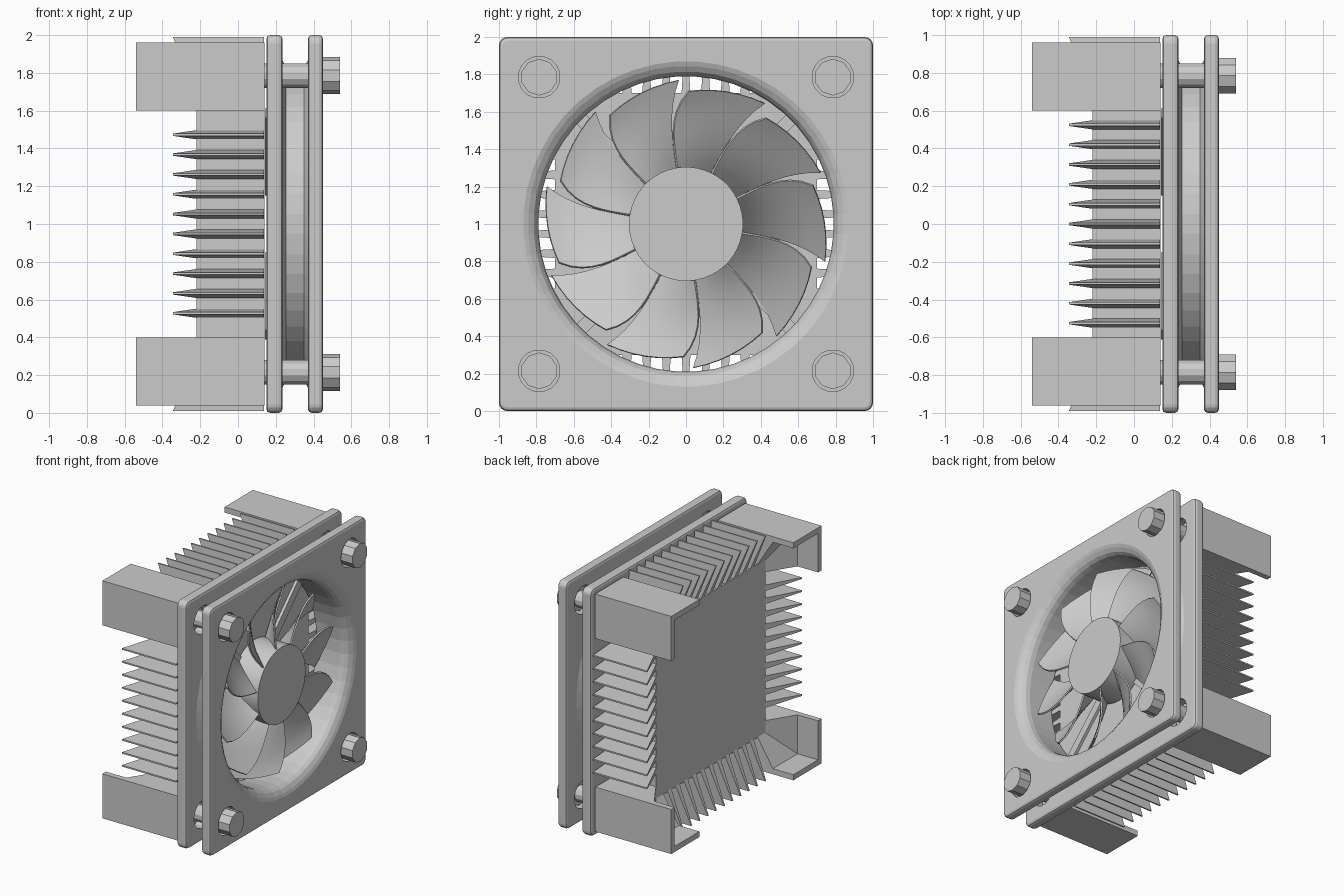
import bpy, bmesh
from math import radians, sin, cos, pi
from mathutils import Matrix, Vector

if "Cube" in bpy.data.objects:
    bpy.data.objects.remove(bpy.data.objects["Cube"])

CENTRE = Matrix.Translation((0, 0, 1))   # fan axis runs along x through z = 1


def finish(bm, name, smooth=None):
    bmesh.ops.recalc_face_normals(bm, faces=bm.faces)
    me = bpy.data.meshes.new(name)
    bm.transform(CENTRE)
    bm.to_mesh(me)
    bm.free()
    ob = bpy.data.objects.new(name, me)
    bpy.context.collection.objects.link(ob)
    if smooth:
        bpy.ops.object.select_all(action='DESELECT')
        ob.select_set(True)
        bpy.context.view_layer.objects.active = ob
        bpy.ops.object.shade_smooth_by_angle(angle=radians(smooth))
    return ob


def prism(bm, x0, x1, pts):
    """Extrude a yz outline from x0 (one value or one per point) to x1."""
    n = len(pts)
    xs = x0 if isinstance(x0, (list, tuple)) else [x0] * n
    a = [bm.verts.new((x, y, z)) for x, (y, z) in zip(xs, pts)]
    b = [bm.verts.new((x1, y, z)) for y, z in pts]
    faces = [bm.faces.new(a), bm.faces.new(b[::-1])]
    for i in range(n):
        j = (i + 1) % n
        faces.append(bm.faces.new((a[i], b[i], b[j], a[j])))
    return faces


def circle(r, n, cy=0, cz=0):
    return [(cy + r * cos(2 * pi * (i + .5) / n), cz + r * sin(2 * pi * (i + .5) / n))
            for i in range(n)]


def rect(y0, y1, z0, z1):
    return [(y0, z0), (y1, z0), (y1, z1), (y0, z1)]


CORNERS = [(sy, sz) for sy in (-1, 1) for sz in (-1, 1)]
BOLT = 0.785

# hidden cutter: central bore and four bolt holes
bm = bmesh.new()
prism(bm, 0, 0.6, circle(0.87, 48))
for sy, sz in CORNERS:
    prism(bm, 0, 0.6, circle(0.112, 16, sy * BOLT, sz * BOLT))
cutter = finish(bm, "bore_cutter")
cutter.hide_render = True
cutter.hide_set(True)

# two square mounting plates
for name, x0, x1 in (("front_plate", 0.37, 0.45), ("rear_plate", 0.15, 0.235)):
    bm = bmesh.new()
    prism(bm, x0, x1, rect(-1, 1, -1, 1))
    corner_edges = [e for e in bm.edges
                    if abs(e.verts[0].co.x - e.verts[1].co.x) > .01]
    bmesh.ops.bevel(bm, geom=corner_edges, offset=0.045, segments=4, profile=.5, affect='EDGES')
    rim = [e for e in bm.edges if abs(e.verts[0].co.x - e.verts[1].co.x) < .001]
    bmesh.ops.bevel(bm, geom=rim, offset=0.02, segments=2, profile=.5, affect='EDGES')
    plate = finish(bm, name)
    mod = plate.modifiers.new("bores", 'BOOLEAN')
    mod.object = cutter
    mod.solver = 'EXACT'

# flared duct joining the plates
profile = [(.45, .87), (.44, .845), (.42, .815), (.395, .798), (.36, .79), (.15, .79),
           (.15, .87), (.235, .87), (.255, .825), (.35, .825), (.37, .87)]
bm = bmesh.new()
rings = []
for x, r in profile:
    rings.append([bm.verts.new((x, y, z)) for y, z in circle(r, 48)])
for k in range(len(rings)):
    p, q = rings[k], rings[(k + 1) % len(rings)]
    for i in range(48):
        j = (i + 1) % 48
        bm.faces.new((p[i], p[j], q[j], q[i]))
finish(bm, "fan_duct")

# bolts: faceted heads and slimmer shafts
bm = bmesh.new()
for sy, sz in CORNERS:
    prism(bm, 0.40, 0.54, circle(0.098, 10, sy * BOLT, sz * BOLT))
    prism(bm, 0.14, 0.41, circle(0.066, 12, sy * BOLT, sz * BOLT))
finish(bm, "bolts")

# fan hub
bm = bmesh.new()
prism(bm, 0.15, 0.39, circle(0.305, 48))
finish(bm, "fan_hub", 35)

# ten swept, pitched blades, each front edge just covering its neighbour's back edge
NU, NV = 8, 6
bm = bmesh.new()
for k in range(10):
    grid = []
    for iu in range(NU + 1):
        u = iu / NU
        row = []
        for iv in range(NV + 1):
            v = iv / NV
            tip = 0.71 + 0.06 * v
            r = 0.29 + (tip - 0.29) * u
            lead = 99 - 10 * u ** 3
            trail = 65 - 4 * u - 4 * u ** 3
            a = radians(lead + (trail - lead) * v + 36 * k)
            x = 0.375 - 0.215 * v
            row.append(bm.verts.new((x, r * cos(a), r * sin(a))))
        grid.append(row)
    for i in range(NU):
        for j in range(NV):
            bm.faces.new((grid[i][j], grid[i + 1][j], grid[i + 1][j + 1], grid[i][j + 1]))
blades = finish(bm, "fan_blades", 40)
sol = blades.modifiers.new("thickness", 'SOLIDIFY')
sol.thickness = 0.012
sol.offset = 0
# keep the thin rims crisp so they do not shade into the blade faces
split = blades.modifiers.new("crisp_rims", 'EDGE_SPLIT')
split.split_angle = radians(40)

# diagonal struts behind the blades
bm = bmesh.new()
for k in range(4):
    faces = prism(bm, 0.142, 0.165, rect(0.25, 0.83, -0.035, 0.035))
    verts = list({v for f in faces for v in f.verts})
    bmesh.ops.rotate(bm, verts=verts, matrix=Matrix.Rotation(radians(45 + 90 * k), 3, 'X'))
finish(bm, "motor_struts")

# heatsink core
bm = bmesh.new()
prism(bm, -0.22, 0.14, rect(-0.7, 0.7, -0.7, 0.7))
finish(bm, "heatsink_core")

# tapered cooling fins on all four sides
bm = bmesh.new()
outline = [(0.68, -0.215), (0.99, -0.345), (0.99, 0.138), (0.68, 0.138)]
for side in range(4):
    n = 11 if side % 2 == 0 else 10
    rot = Matrix.Rotation(radians(90 * side), 3, 'X')
    for i in range(n):
        c = (i - (n - 1) / 2) * 0.105
        layers = []
        for s in (-1, 1):
            layers.append([bm.verts.new(rot @ Vector((x, c + s * (0.025 if d < .8 else 0.006), d)))
                           for d, x in outline])
        lo, hi = layers
        bm.faces.new(lo)
        bm.faces.new(hi[::-1])
        for a in range(4):
            b = (a + 1) % 4
            bm.faces.new((lo[a], hi[a], hi[b], lo[b]))
finish(bm, "heatsink_fins")

# corner brackets: L-shaped legs on an inner block that slopes down to the core
bm = bmesh.new()
leg = [(.6, .96), (.96, .96), (.96, .6), (.915, .6), (.915, .915), (.6, .915)]
ramp_y = [(.6, .69), (.92, .69), (.92, .92), (.6, .92)]
for sy, sz in CORNERS:
    prism(bm, -0.54, 0.14, [(sy * y, sz * z) for y, z in leg])
    prism(bm, [-.215, -.215, -.36, -.36], 0.139, [(sy * y, sz * z) for y, z in ramp_y])
    prism(bm, [-.215, -.215, -.36, -.36], 0.138, [(sy * z, sz * y) for y, z in ramp_y])
finish(bm, "corner_brackets")
